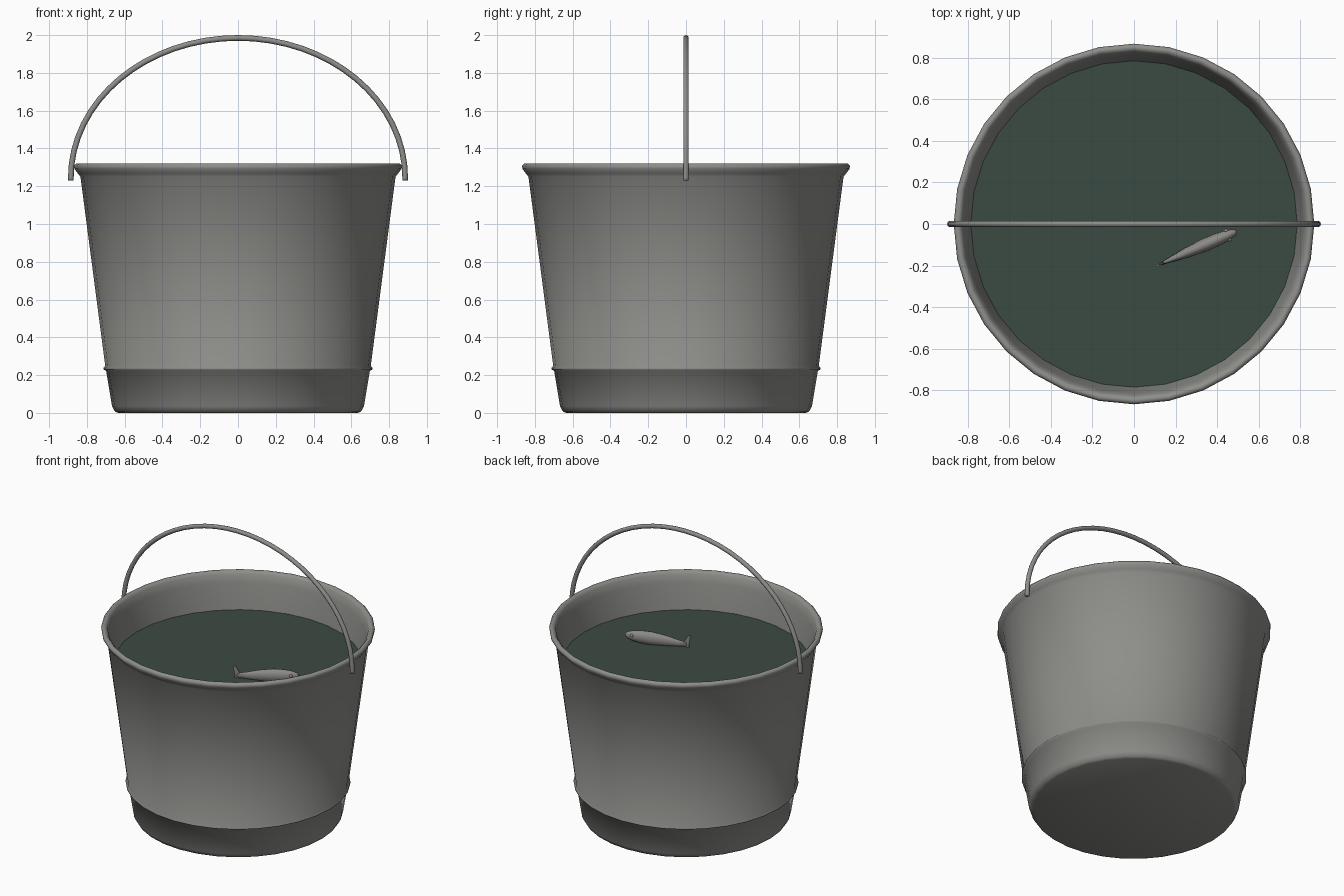
import bpy, bmesh, math
from mathutils import Vector, Matrix

if "Cube" in bpy.data.objects:
    bpy.data.objects.remove(bpy.data.objects["Cube"])


def material(name, rgb):
    m = bpy.data.materials.new(name)
    m.diffuse_color = (*rgb, 1)
    m.use_nodes = True
    m.node_tree.nodes["Principled BSDF"].inputs["Base Color"].default_value = m.diffuse_color
    return m


metal = material("grey metal", (0.27, 0.27, 0.255))
water_green = material("dark green water", (0.043, 0.070, 0.054))
fish_grey = material("fish grey", (0.26, 0.25, 0.24))


def finish(bm, name, mat, smooth=True):
    bmesh.ops.recalc_face_normals(bm, faces=bm.faces)
    me = bpy.data.meshes.new(name)
    bm.to_mesh(me)
    bm.free()
    for p in me.polygons:
        p.use_smooth = smooth
    me.materials.append(mat)
    ob = bpy.data.objects.new(name, me)
    bpy.context.collection.objects.link(ob)
    return ob


def loft(bm, rings, cap=True):
    """Bridge equal-length closed rings of points and cap both ends."""
    vs = [[bm.verts.new(p) for p in r] for r in rings]
    n = len(vs[0])
    for a, b in zip(vs, vs[1:]):
        for i in range(n):
            j = (i + 1) % n
            bm.faces.new((a[i], a[j], b[j], b[i]))
    if cap:
        bm.faces.new(vs[0])
        bm.faces.new(vs[-1])


def ring(r, z, n=32):
    return [(r * math.cos(2 * math.pi * i / n), r * math.sin(2 * math.pi * i / n), z) for i in range(n)]


# bucket: outer wall with ridge, flared rim, inner wall and floor
profile = [(0.635, 0), (0.652, 0.008), (0.667, 0.035), (0.698, 0.222), (0.713, 0.23), (0.713, 0.237),
           (0.703, 0.25), (0.834, 1.25), (0.848, 1.268), (0.866, 1.292), (0.868, 1.308), (0.858, 1.32),
           (0.842, 1.32), (0.828, 1.303), (0.815, 1.25), (0.786, 1.07), (0.66, 0.06)]
bm = bmesh.new()
loft(bm, [ring(r, z) for r, z in profile])
finish(bm, "bucket", metal)

# water surface
bm = bmesh.new()
bm.faces.new([bm.verts.new(p) for p in ring(0.787, 1.07)])
water = finish(bm, "water", water_green, False)
if water.data.polygons[0].normal.z < 0:
    water.data.flip_normals()

# wire handle: half ellipse tube
bm = bmesh.new()
rings = []
tube = 0.015
for k in range(33):
    a = math.pi * k / 32
    c = Vector((0.885 * math.cos(a), 0, 1.245 + 0.74 * math.sin(a)))
    nrm = Vector((0.74 * math.cos(a), 0, 0.885 * math.sin(a))).normalized()
    rings.append([c + tube * (nrm * math.cos(t) + Vector((0, 1, 0)) * math.sin(t))
                  for t in [2 * math.pi * i / 10 for i in range(10)]])
rings.insert(0, [p - Vector((0, 0, 0.015)) for p in rings[0]])
rings.append([p - Vector((0, 0, 0.015)) for p in rings[-1]])
loft(bm, rings)
handle = finish(bm, "handle", metal)

# fish, floating half out of the water: local x runs tail to head
tail, head = Vector((0.11, -0.20, 0)), Vector((0.495, -0.035, 0))
heading = math.atan2(head.y - tail.y, head.x - tail.x)
place = Matrix.Translation(tail) @ Matrix.Rotation(heading, 4, 'Z')
# x, half width, half height, centre z
stations = [(0.02, 0.005, 0.016, 1.085), (0.08, 0.014, 0.024, 1.090), (0.16, 0.025, 0.038, 1.098),
            (0.25, 0.032, 0.046, 1.106), (0.32, 0.031, 0.043, 1.111), (0.37, 0.026, 0.035, 1.114),
            (0.405, 0.017, 0.022, 1.117), (0.418, 0.006, 0.008, 1.118)]
bm = bmesh.new()
loft(bm, [[(x, w * math.cos(t), z + h * math.sin(t)) for t in [2 * math.pi * i / 12 for i in range(12)]]
          for x, w, h, z in stations])
finish(bm, "fish_body", fish_grey).matrix_world = place

# forked tail fin
outline = [(0.04, 1.097), (0.012, 1.148), (-0.006, 1.150), (0.006, 1.085), (-0.006, 1.025), (0.012, 1.03), (0.04, 1.073)]
bm = bmesh.new()
loft(bm, [[(x, y, z) for x, z in outline] for y in (-0.004, 0.004)])
finish(bm, "tail_fin", fish_grey, False).matrix_world = place

# eyes
for side, label in ((-1, "right"), (1, "left")):
    bm = bmesh.new()
    bmesh.ops.create_uvsphere(bm, u_segments=12, v_segments=8, radius=0.011)
    ob = finish(bm, label + "_eye", fish_grey)
    ob.matrix_world = place @ Matrix.Translation((0.372, side * 0.022, 1.124))
